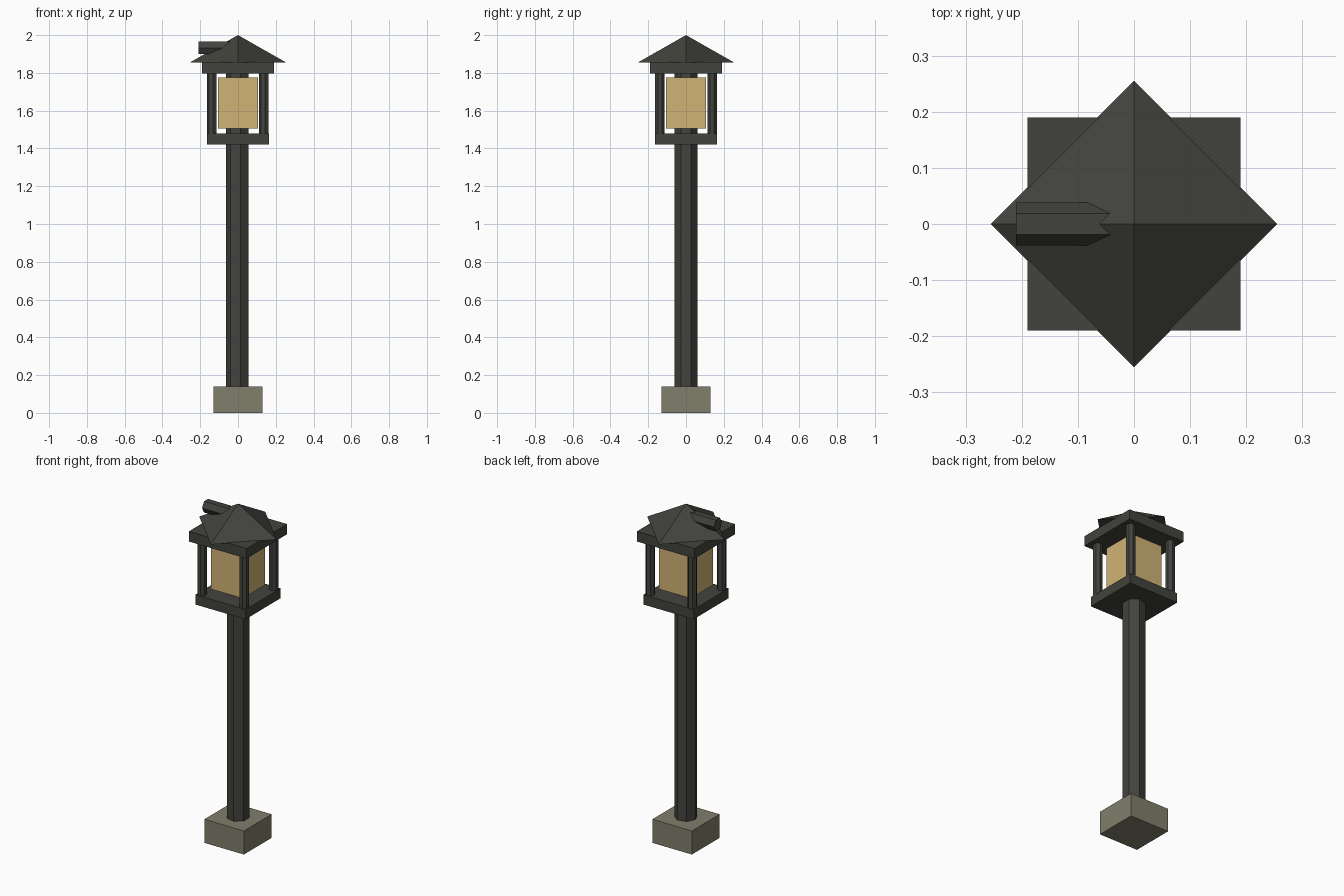
import bpy, math
from mathutils import Matrix

if "Cube" in bpy.data.objects:
    bpy.data.objects.remove(bpy.data.objects["Cube"])


def material(name, rgb):
    m = bpy.data.materials.new(name)
    m.diffuse_color = (*rgb, 1)
    m.use_nodes = True
    m.node_tree.nodes["Principled BSDF"].inputs["Base Color"].default_value = m.diffuse_color
    return m


DARK = material("dark metal", (0.055, 0.056, 0.047))
STONE = material("grey stone", (0.22, 0.21, 0.15))
GLOW = material("warm glass", (0.64, 0.455, 0.18))


def prism(name, mat, n, r, length, loc, r_top=None, start=0.0, along_x=False):
    """Flat-faced n-sided prism or cone, first corner at angle start from +x."""
    r_top = r if r_top is None else r_top
    rings = [(r, -length / 2), (r_top, length / 2)]
    verts, faces = [], []
    for rad, z in rings:
        if rad == 0:
            verts.append((0, 0, z))
            continue
        for i in range(n):
            a = start + 2 * math.pi * i / n
            verts.append((rad * math.cos(a), rad * math.sin(a), z))
    faces.append(tuple(reversed(range(n))))
    for i in range(n):
        j = (i + 1) % n
        faces.append((i, j, n) if r_top == 0 else (i, j, n + j, n + i))
    if r_top:
        faces.append(tuple(range(n, 2 * n)))
    me = bpy.data.meshes.new(name)
    me.from_pydata(verts, [], faces)
    if along_x:
        me.transform(Matrix.Rotation(math.pi / 2, 4, 'Y'))
    me.materials.append(mat)
    ob = bpy.data.objects.new(name, me)
    ob.location = loc
    bpy.context.collection.objects.link(ob)
    return ob


def slab(name, mat, half, z0, z1):
    """Square block centred on the axis."""
    return prism(name, mat, 4, half * math.sqrt(2), z1 - z0,
                 (0, 0, (z0 + z1) / 2), start=math.pi / 4)


# Footing and seven-sided post
slab("footing", STONE, 0.13, 0, 0.14)
prism("post", DARK, 7, 0.063, 1.70, (0, 0, 0.97), start=math.pi)

# Lantern housing
slab("lantern_floor", DARK, 0.165, 1.42, 1.478)
slab("lantern_glass", GLOW, 0.105, 1.505, 1.775)
slab("lantern_ceiling", DARK, 0.19, 1.797, 1.857)
for sx in (-1, 1):
    for sy in (-1, 1):
        prism("corner_bar", DARK, 7, 0.026, 0.34,
              (sx * 0.138, sy * 0.138, 1.637), start=math.pi)

# Pyramid roof turned so its corners lie on the axes
prism("roof", DARK, 4, 0.255, 0.145, (0, 0, 1.9275), r_top=0)

# Hexagonal side stub running into the roof
prism("roof_stub", DARK, 6, 0.038, 0.21, (-0.105, 0, 1.932),
      start=math.pi / 2, along_x=True)
